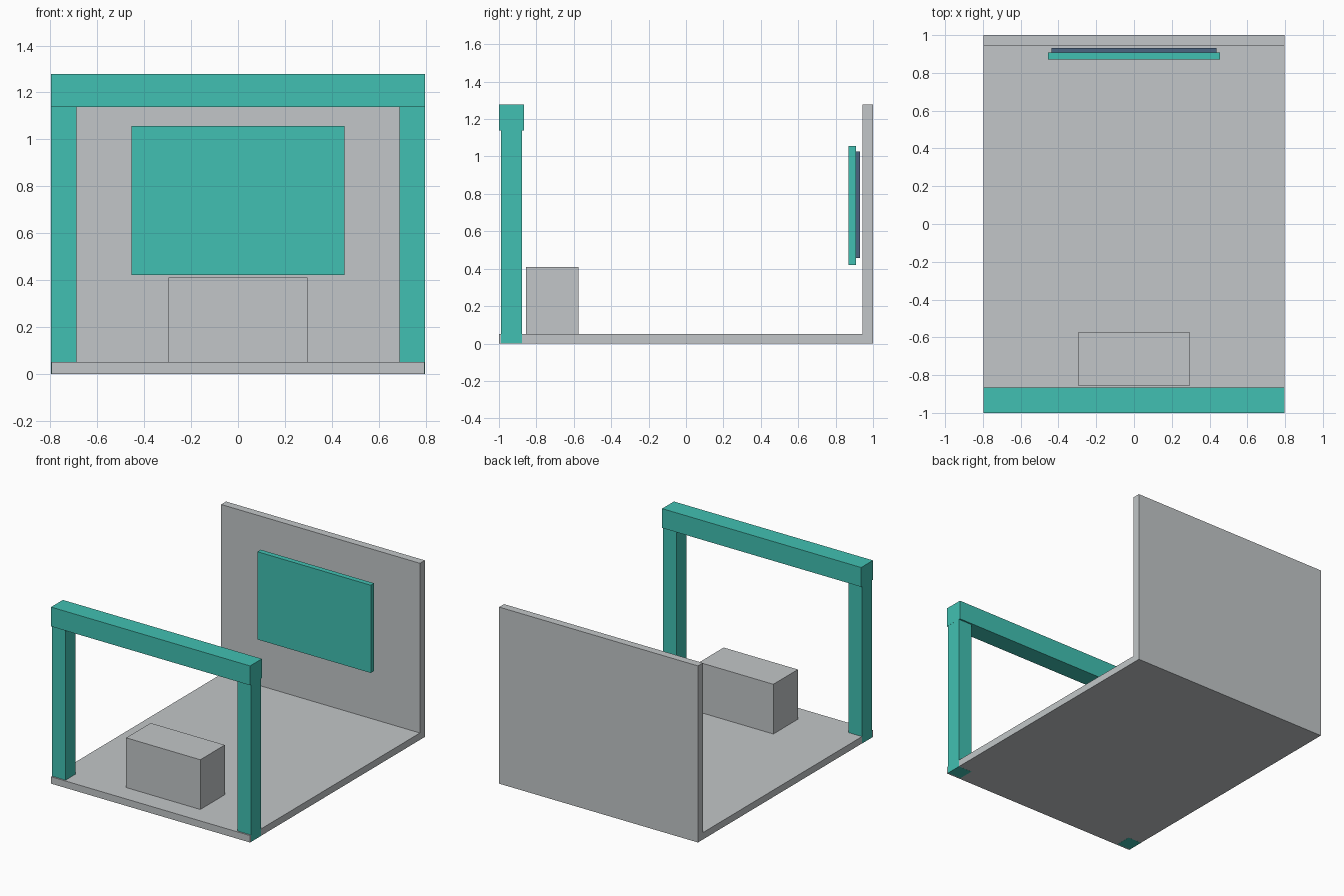
import bpy
import bmesh

if "Cube" in bpy.data.objects:
    bpy.data.objects.remove(bpy.data.objects["Cube"], do_unlink=True)


def make_material(name, rgb):
    mat = bpy.data.materials.new(name)
    mat.use_nodes = True
    mat.diffuse_color = (*rgb, 1)
    mat.node_tree.nodes["Principled BSDF"].inputs["Base Color"].default_value = (*rgb, 1)
    return mat


grey = make_material("light_grey", (0.54, 0.565, 0.578))
teal = make_material("teal", (0.053, 0.53, 0.445))
slate = make_material("slate_blue", (0.07, 0.13, 0.22))


def finish(name, bm, mat):
    bmesh.ops.recalc_face_normals(bm, faces=bm.faces)
    mesh = bpy.data.meshes.new(name)
    bm.to_mesh(mesh)
    bm.free()
    mesh.materials.append(mat)
    obj = bpy.data.objects.new(name, mesh)
    bpy.context.collection.objects.link(obj)
    return obj


def box(name, xs, ys, zs, mat):
    """Flat-sided block spanning the given ranges on each axis."""
    bm = bmesh.new()
    bmesh.ops.create_cube(bm, size=1)
    for v in bm.verts:
        for axis, (low, high) in enumerate((xs, ys, zs)):
            v.co[axis] = low if v.co[axis] < 0 else high
    return finish(name, bm, mat)


half_width = 0.796
height = 1.278
floor_top = 0.05
wall_front = 0.944

# Floor and back wall: one L-shaped profile extruded across the width
profile = [(-1, 0), (1, 0), (1, height), (wall_front, height),
           (wall_front, floor_top), (-1, floor_top)]
bm = bmesh.new()
face = bm.faces.new([bm.verts.new((-half_width, y, z)) for y, z in profile])
extruded = bmesh.ops.extrude_face_region(bm, geom=[face])
bmesh.ops.translate(bm, vec=(2 * half_width, 0, 0),
                    verts=[g for g in extruded["geom"] if isinstance(g, bmesh.types.BMVert)])
finish("floor_and_back_wall", bm, grey)

# Front gateway: two posts, proud of the floor by a hair, and a crossbeam
for side, name in ((-1, "right_post"), (1, "left_post")):
    xs = sorted((side * 0.688, side * (half_width + 0.0005)))
    box(name, xs, (-0.989, -0.876), (-0.0005, 1.15), teal)
box("crossbeam", (-half_width - 0.001, half_width + 0.001), (-1, -0.865), (1.138, height), teal)

# Counter block behind the gateway
box("counter", (-0.297, 0.297), (-0.855, -0.575), (floor_top, 0.41), grey)

# Panel in front of the back wall with its smaller backing plate
box("wall_panel", (-0.454, 0.454), (0.87, 0.908), (0.421, 1.056), teal)
box("panel_backing", (-0.438, 0.438), (0.908, 0.931), (0.456, 1.027), slate)
